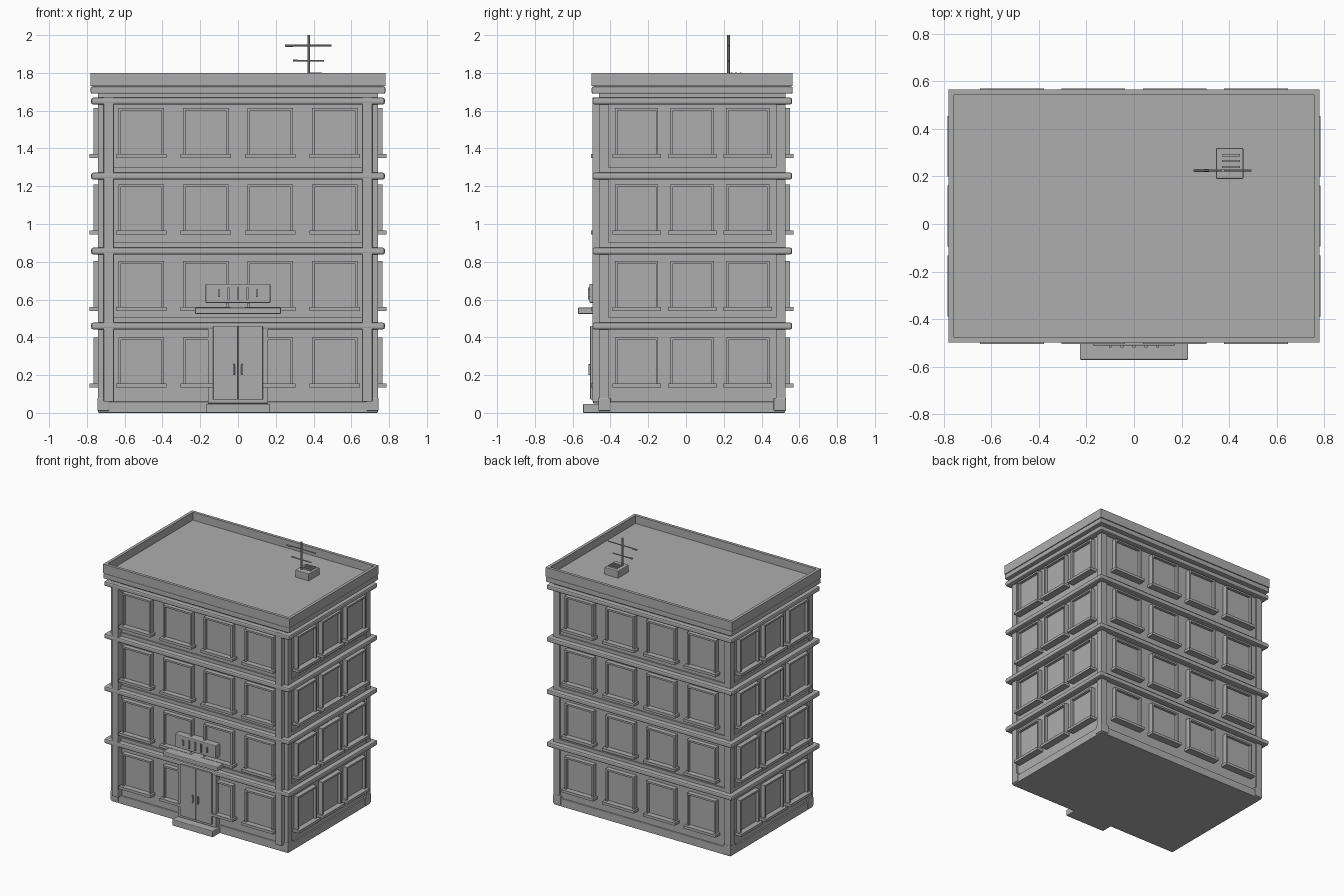
import bpy, bmesh
from math import pi
from mathutils import Matrix, Vector

if "Cube" in bpy.data.objects:
    bpy.data.objects.remove(bpy.data.objects["Cube"])

grey = bpy.data.materials.new("stone_grey")
grey.use_nodes = True
COLOUR = (0.42, 0.42, 0.42, 1)
grey.diffuse_color = COLOUR
grey.node_tree.nodes["Principled BSDF"].inputs["Base Color"].default_value = COLOUR


def add_box(bm, x0, x1, y0, y1, z0, z1):
    lo, hi = Vector((x0, y0, z0)), Vector((x1, y1, z1))
    size = hi - lo
    bmesh.ops.create_cube(bm, size=1, matrix=Matrix.Translation((lo + hi) / 2) @ Matrix.Diagonal((*size, 1)))


def make_mesh(name, boxes):
    bm = bmesh.new()
    for b in boxes:
        add_box(bm, *b)
    me = bpy.data.meshes.new(name)
    bm.to_mesh(me)
    bm.free()
    me.materials.append(grey)
    return me


def place(name, me, loc=(0, 0, 0), turn=0):
    ob = bpy.data.objects.new(name, me)
    ob.location = loc
    ob.rotation_euler.z = turn
    bpy.context.collection.objects.link(ob)
    return ob


def part(name, *boxes, bevel=0):
    ob = place(name, make_mesh(name, boxes))
    if bevel:
        mod = ob.modifiers.new("Bevel", "BEVEL")
        mod.width = bevel
        mod.segments = 2
    return ob


def rod(name, radius, start, end):
    a, b = Vector(start), Vector(end)
    bm = bmesh.new()
    turn = (b - a).to_track_quat("Z", "Y").to_matrix().to_4x4()
    bmesh.ops.create_cone(bm, cap_ends=True, segments=10, radius1=radius, radius2=radius,
                          depth=(b - a).length, matrix=Matrix.Translation((a + b) / 2) @ turn)
    me = bpy.data.meshes.new(name)
    bm.to_mesh(me)
    bm.free()
    me.materials.append(grey)
    return place(name, me)


# Main block: the centre of the depth sits slightly behind the origin
CY, WX, WY = 0.033, 0.73, 0.482
FLOOR = 0.405


def ring(grow, z0, z1):
    return (-WX - grow, WX + grow, CY - WY - grow, CY + WY + grow, z0, z1)


part("walls", ring(0, 0, 1.735))
part("plinth", ring(0.01, 0, 0.06), bevel=0.004)
part("wall_head", ring(0.012, 1.64, 1.70))

# Corner posts with foot blocks
for sx in (-1, 1):
    for sy in (-1, 1):
        side = ("left" if sx > 0 else "right") + ("_back" if sy > 0 else "_front")

        def corner(w, out, z0, z1):
            xs = sorted((sx * (WX + out), sx * (WX + out - w)))
            ys = sorted((CY + sy * (WY + out), CY + sy * (WY + out - w)))
            return (*xs, *ys, z0, z1)

        part("corner_post_" + side, corner(0.05, 0.012, 0.05, 1.69))
        part("corner_foot_" + side, corner(0.066, 0.015, 0.01, 0.08), bevel=0.006)

# Front pilasters
for name, s in (("left", 1), ("right", -1)):
    x = s * 0.684
    part("front_pilaster_" + name, (x - 0.027, x + 0.027, -0.495, -0.44, 0.06, 1.67), bevel=0.004)

# String courses, each with a flat strip above
for i in range(4):
    z = 0.442 + i * 0.397
    part(f"string_course_{i + 1}", ring(0.047, z, z + 0.036), bevel=0.01)
    if i < 3:
        part(f"course_strip_{i + 1}", ring(0.01, z + 0.03, z + 0.062))

# Cornice and parapet around the flat roof
part("cornice", ring(0.05, 1.69, 1.728), bevel=0.007)
x0, x1, y0, y1, _, _ = ring(0.05, 0, 0)
T = 0.022
part("roof", (x0 + T / 2, x1 - T / 2, y0 + T / 2, y1 - T / 2, 1.71, 1.74))
part("parapet",
     (x0, x1, y0, y0 + T, 1.73, 1.80), (x0, x1, y1 - T, y1, 1.73, 1.80),
     (x0, x0 + T, y0 + T, y1 - T, 1.73, 1.80), (x1 - T, x1, y0 + T, y1 - T, 1.73, 1.80))


# Windows: frame, pane and sill, facing -y from the wall plane
def window_mesh(name, w):
    h, t, top, out = w / 2, 0.013, 0.265, 0.035
    return make_mesh(name, [
        (-h, -h + t, -out, 0.01, 0.01, top), (h - t, h, -out, 0.01, 0.01, top),
        (-h + t, h - t, -out, 0.01, top - t, top), (-h + t, h - t, -0.014, 0.01, 0.01, top - t),
        (-h - 0.014, h + 0.014, -out - 0.02, 0.01, 0, 0.02)])


wide = window_mesh("wide_window", 0.24)
narrow = window_mesh("narrow_window", 0.228)
for f in range(4):
    z = 0.135 + f * FLOOR
    for i in range(4):
        x = (i - 1.5) * 0.342
        place(f"front_window_{f + 1}_{i + 1}", wide, (x, CY - WY, z))
        place(f"back_window_{f + 1}_{i + 1}", wide, (x, CY + WY, z), pi)
    for i in range(3):
        y = CY + (i - 1) * 0.294
        place(f"left_window_{f + 1}_{i + 1}", narrow, (WX, y, z), pi / 2)
        place(f"right_window_{f + 1}_{i + 1}", narrow, (-WX, y, z), -pi / 2)

# Entrance: surround, double door, handles, step, canopy and panel
part("door_surround", (-0.16, 0.16, -0.492, -0.44, 0.05, 0.45), bevel=0.004)
for name, s in (("left", 1), ("right", -1)):
    xs = sorted((s * 0.001, s * 0.132))
    part("door_leaf_" + name, (*xs, -0.507, -0.48, 0.07, 0.46), bevel=0.004)
    part("door_handle_" + name, (s * 0.022 - 0.005, s * 0.022 + 0.005, -0.517, -0.50, 0.2, 0.258), bevel=0.003)
part("entrance_step", (-0.17, 0.17, -0.545, -0.44, 0, 0.048), bevel=0.005)
part("canopy", (-0.228, 0.228, -0.572, -0.44, 0.524, 0.558), bevel=0.006)
part("front_panel", (-0.172, 0.172, -0.512, -0.44, 0.582, 0.683), bevel=0.006)
for i in range(5):
    x, h = (i - 2) * 0.05, 0.02 if i in (0, 4) else 0.032
    part(f"panel_slat_{i + 1}", (x - 0.006, x + 0.006, -0.52, -0.51, 0.633 - h, 0.633 + h))

# Rooftop unit with ridges, and an aerial
part("roof_unit", (0.345, 0.46, 0.19, 0.32, 1.735, 1.793), bevel=0.005)
for i in range(3):
    y = 0.235 + i * 0.025
    part(f"unit_ridge_{i + 1}", (0.37, 0.445, y, y + 0.01, 1.79, 1.802))
rod("aerial_mast", 0.007, (0.375, 0.225, 1.78), (0.375, 0.225, 2.0))
rod("aerial_long_bar", 0.004, (0.25, 0.225, 1.945), (0.495, 0.225, 1.945))
rod("aerial_short_bar", 0.004, (0.29, 0.225, 1.865), (0.455, 0.225, 1.865))
rod("aerial_long_tip", 0.006, (0.252, 0.225, 1.943), (0.29, 0.225, 1.943))
rod("aerial_short_tip", 0.006, (0.292, 0.225, 1.866), (0.315, 0.225, 1.866))
